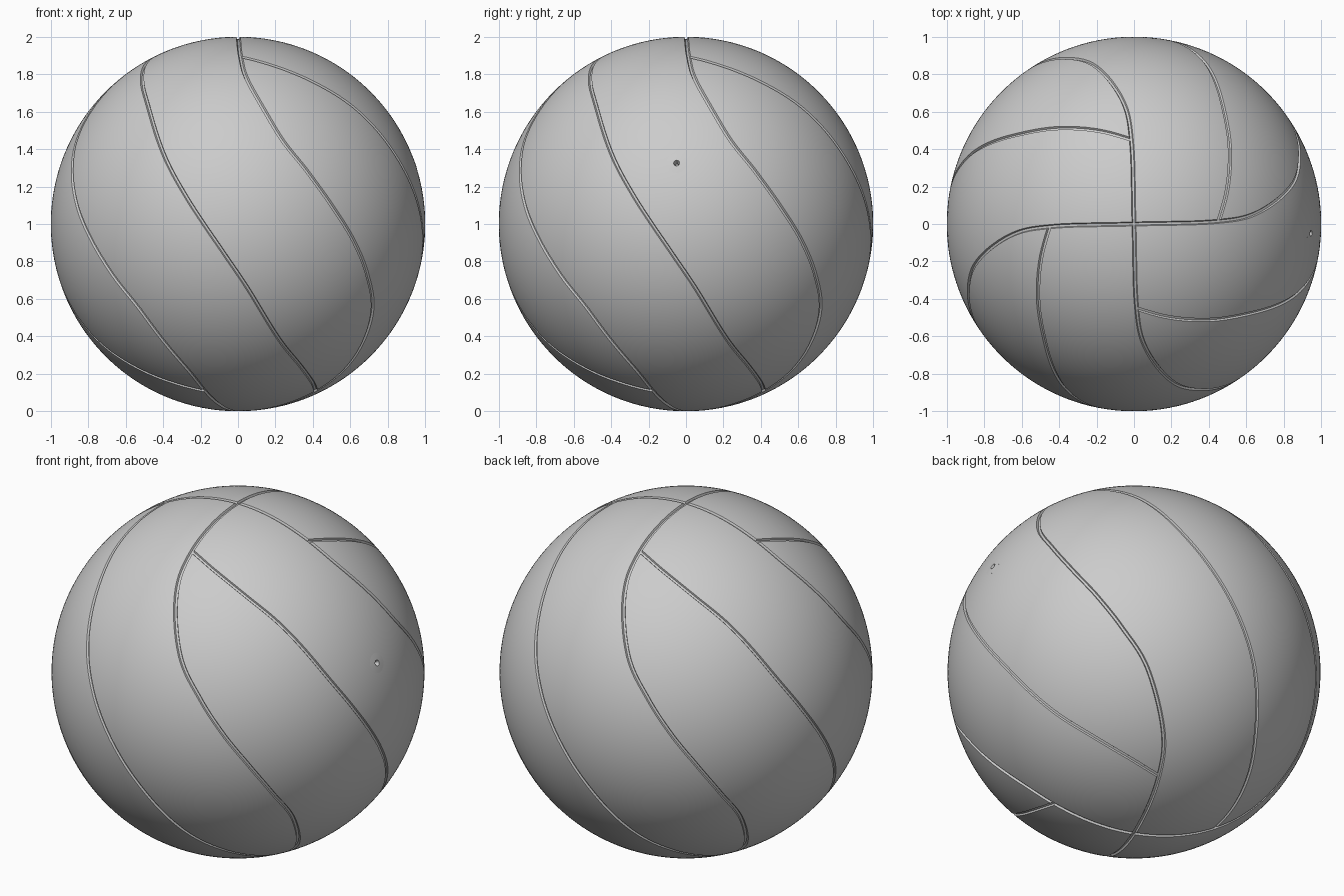
import bpy, bmesh, math
from mathutils import Vector, Matrix

if "Cube" in bpy.data.objects:
    bpy.data.objects.remove(bpy.data.objects["Cube"])

CENTRE = Vector((0, 0, 1))
grey = bpy.data.materials.new("leather grey")
grey.use_nodes = True
COLOUR = (0.6, 0.6, 0.6, 1)
grey.diffuse_color = COLOUR
grey.node_tree.nodes["Principled BSDF"].inputs["Base Color"].default_value = COLOUR


def add_object(name, bm):
    bmesh.ops.recalc_face_normals(bm, faces=bm.faces)
    mesh = bpy.data.meshes.new(name)
    bm.to_mesh(mesh)
    bm.free()
    mesh.materials.append(grey)
    ob = bpy.data.objects.new(name, mesh)
    bpy.context.collection.objects.link(ob)
    return ob


def activate(ob):
    bpy.ops.object.select_all(action='DESELECT')
    ob.select_set(True)
    bpy.context.view_layer.objects.active = ob


def cut(target, cutter):
    mod = target.modifiers.new("cut", 'BOOLEAN')
    mod.operation = 'DIFFERENCE'
    mod.solver = 'EXACT'
    mod.object = cutter
    activate(target)
    bpy.ops.object.modifier_apply(modifier=mod.name)
    bpy.data.objects.remove(cutter)


def on_ball(azimuth, z):
    a, r = math.radians(azimuth), math.sqrt(1 - z * z)
    return Vector((r * math.cos(a), r * math.sin(a), z))


def seam(middle, half):
    """Seam from top to bottom, twisting evenly about its middle azimuth."""
    upper = [on_ball(middle - d, z) for z, d in half]
    lower = [on_ball(middle + d, -z) for z, d in reversed(half)]
    return upper + [on_ball(middle, 0)] + lower


def smooth_path(pts, closed, steps=10):
    """Catmull-Rom curve through the points, kept on the unit ball."""
    n, out = len(pts), []
    pick = (lambda i: pts[i % n]) if closed else (lambda i: pts[min(max(i, 0), n - 1)])
    for i in range(n if closed else n - 1):
        a, b, c, d = (pick(i + k) for k in (-1, 0, 1, 2))
        for s in range(steps):
            t = s / steps
            p = b + (c - a) * t / 2 + (a - b * 2.5 + c * 2 - d / 2) * t**2 \
                + ((b - c) * 1.5 + (d - a) / 2) * t**3
            out.append(p.normalized())
    return out if closed else out + [pts[-1].normalized()]


def groove_cutter(path, closed, size):
    """Sweep a tapered channel section along a path on the ball."""
    half = [(0.013, 0.012), (0.011, 0), (0.006, -0.011)]
    section = half + [(-s, h) for s, h in reversed(half)]
    bm, rings, n = bmesh.new(), [], len(path)
    for i, p in enumerate(path):
        before = path[i - 1] if closed or i else p
        after = path[(i + 1) % n] if closed else path[min(i + 1, n - 1)]
        side = p.cross(after - before).normalized()
        rings.append([bm.verts.new(CENTRE + p * (1 + h * size) + side * s * size)
                      for s, h in section])
    for i in range(n if closed else n - 1):
        r, q = rings[i], rings[(i + 1) % n]
        for k in range(len(section)):
            j = (k + 1) % len(section)
            bm.faces.new((r[k], r[j], q[j], q[k]))
    if not closed:
        bm.faces.new(rings[0])
        bm.faces.new(rings[-1])
    return add_object("groove_cutter", bm)


def turned(pts, degrees):
    rot = Matrix.Rotation(math.radians(degrees), 3, 'Z')
    return [rot @ p for p in pts]


# Ball body
bm = bmesh.new()
bmesh.ops.create_icosphere(bm, subdivisions=6, radius=1,
                           matrix=Matrix.Translation(CENTRE))
ball = add_object("ball", bm)

# Long seams: two closed loops crossing at both poles
long_seam = seam(-55.5, [(0.9, 32.8), (0.748, 29.2), (0.48, 20.2),
                         (0.276, 11.6), (0.1, 4.3)])
north, south = Vector((0, 0, 1)), Vector((0, 0, -1))
loop = [north] + long_seam + [south] + turned(long_seam, 180)[::-1]
for angle in (0, 90):
    cut(ball, groove_cutter(smooth_path(turned(loop, angle), True), True, 1))

# Short seams: four panel dividers ending on the long seams
short_seam = seam(-100.5, [(0.893, 78.2), (0.845, 58.5), (0.756, 41),
                           (0.62, 27), (0.357, 14.2), (0.158, 6.2)])
for angle in range(0, 360, 90):
    cut(ball, groove_cutter(smooth_path(turned(short_seam, angle), False), False, 0.95))

# Valve: a shallow disc with an air hole, set in a socket
axis = Vector((math.sqrt(1 - 0.05**2 - 0.325**2), -0.05, 0.325))
frame = Matrix.Translation(CENTRE) @ axis.to_track_quat('Z', 'Y').to_matrix().to_4x4()
bm = bmesh.new()
bmesh.ops.create_cone(bm, cap_ends=True, segments=24, radius1=0.03, radius2=0.03,
                      depth=0.1, matrix=frame @ Matrix.Translation((0, 0, 1)))
cut(ball, add_object("socket_cutter", bm))

bm = bmesh.new()
profile = [(0.055, 0.995), (0.055, 1.0), (0.035, 1.001), (0.016, 1.0015),
           (0.011, 0.99), (0.008, 0.96), (0, 0.96)]
verts = [bm.verts.new((r, 0, math.sqrt(h * h - r * r))) for r, h in profile]
edges = [bm.edges.new(pair) for pair in zip(verts, verts[1:])]
bmesh.ops.spin(bm, geom=verts + edges, cent=(0, 0, 0), axis=(0, 0, 1),
               angle=math.tau, steps=32)
bmesh.ops.remove_doubles(bm, verts=bm.verts, dist=0.0001)
bmesh.ops.transform(bm, matrix=frame, verts=bm.verts)
valve = add_object("valve", bm)

for ob in (ball, valve):
    activate(ob)
    bpy.ops.object.shade_smooth_by_angle(angle=math.radians(30))
